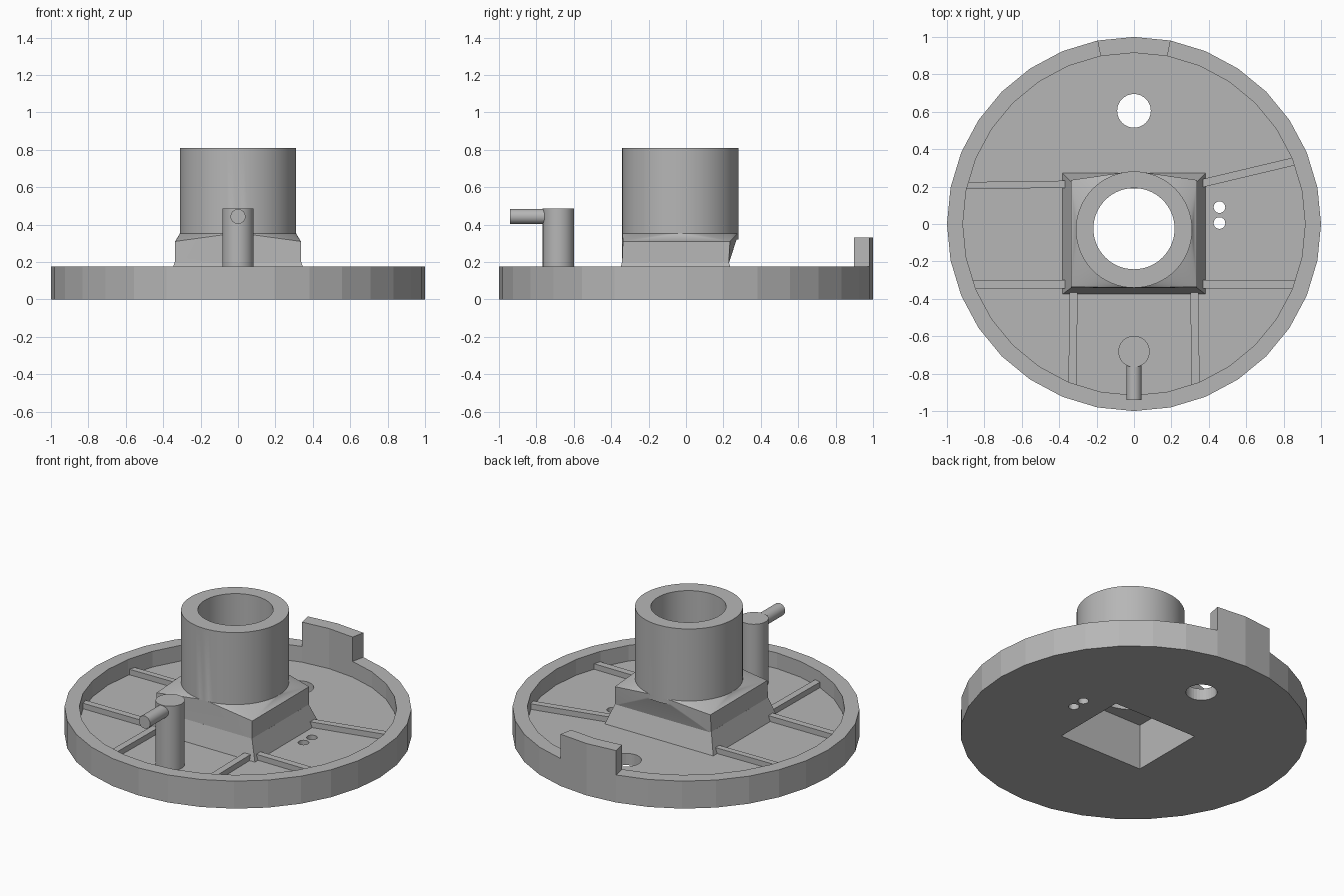
import bpy, bmesh, math
from mathutils import Vector, Matrix

if "Cube" in bpy.data.objects:
    bpy.data.objects.remove(bpy.data.objects["Cube"], do_unlink=True)

grey = bpy.data.materials.new("plain grey")
grey.use_nodes = True
COLOUR = (0.47, 0.47, 0.47, 1)
grey.diffuse_color = COLOUR
grey.node_tree.nodes["Principled BSDF"].inputs["Base Color"].default_value = COLOUR

FLOOR, RIM_TOP, RIB_TOP = 0.075, 0.175, 0.11
RIM_IN = 0.915
AXIS_Y = -0.03


def finish(name, bm):
    bmesh.ops.recalc_face_normals(bm, faces=bm.faces)
    mesh = bpy.data.meshes.new(name)
    bm.to_mesh(mesh)
    bm.free()
    mesh.materials.append(grey)
    ob = bpy.data.objects.new(name, mesh)
    bpy.context.collection.objects.link(ob)
    return ob


def ring(x, y, z, r, sides):
    return [(x + r * math.cos(math.tau * i / sides),
             y + r * math.sin(math.tau * i / sides), z) for i in range(sides)]


def rect(x0, x1, y0, y1, z):
    return [(x0, y0, z), (x1, y0, z), (x1, y1, z), (x0, y1, z)]


def loft(name, lower, upper):
    """Solid between two matching outlines."""
    bm = bmesh.new()
    a = [bm.verts.new(p) for p in lower]
    b = [bm.verts.new(p) for p in upper]
    bm.faces.new(a[::-1])
    bm.faces.new(b)
    for i in range(len(a)):
        j = (i + 1) % len(a)
        bm.faces.new((a[i], a[j], b[j], b[i]))
    return finish(name, bm)


def cylinder(name, x, y, r, z0, z1, sides):
    return loft(name, ring(x, y, z0, r, sides), ring(x, y, z1, r, sides))


def boolean(target, other, operation):
    mod = target.modifiers.new(operation.lower(), "BOOLEAN")
    mod.operation, mod.object, mod.solver = operation, other, "EXACT"
    bpy.context.view_layer.objects.active = target
    bpy.ops.object.modifier_apply(modifier=mod.name)


def rib(name, start, end, width=0.043):
    s, e = Vector(start), Vector(end)
    side = Vector((s.y - e.y, e.x - s.x)).normalized() * width / 2
    outline = [s - side, e - side, e + side, s + side]
    return loft(name, [(p.x, p.y, FLOOR - 0.01) for p in outline],
                [(p.x, p.y, RIB_TOP) for p in outline])


# Dished base plate
base = cylinder("base_plate", 0, 0, 1, 0, RIM_TOP, 32)
cutters = [cylinder("dish_cutter", 0, 0, RIM_IN, FLOOR, 0.5, 32)]
boolean(base, cutters[0], "DIFFERENCE")

# Tower: flared skirt, square pedestal blending into a round collar
tower = loft("tower", rect(-0.385, 0.385, -0.378, 0.275, FLOOR - 0.01),
             rect(-0.338, 0.338, -0.342, 0.228, 0.2))
bm = bmesh.new()
for p in (rect(-0.338, 0.338, -0.342, 0.228, 0.19) + rect(-0.336, 0.336, -0.337, 0.235, 0.31)
          + ring(0, AXIS_Y, 0.352, 0.311, 64)):
    bm.verts.new(p)
hull = bmesh.ops.convex_hull(bm, input=bm.verts)
loose = [v for v in bm.verts if not v.link_faces]
bmesh.ops.delete(bm, geom=loose, context="VERTS")
pedestal = finish("pedestal", bm)
collar = cylinder("collar", 0, AXIS_Y, 0.311, 0.32, 0.81, 64)
for part in (pedestal, collar):
    boolean(tower, part, "UNION")
    cutters.append(part)

# Square cavity underneath and round bore above
cavity = loft("cavity_cutter", rect(-0.295, 0.295, -0.3, 0.19, -0.1),
              rect(-0.295, 0.295, -0.3, 0.19, 0.29))
bore = cylinder("bore_cutter", 0, -0.025, 0.217, 0.2, 1, 64)
boolean(base, cavity, "DIFFERENCE")
boolean(tower, cavity, "DIFFERENCE")
boolean(tower, bore, "DIFFERENCE")
cutters += [cavity, bore]

# Round holes through the floor
for x, y, r in ((0, 0.605, 0.09), (0.457, 0.09, 0.031), (0.457, 0.005, 0.031)):
    hole = cylinder("hole_cutter", x, y, r, -0.1, 0.5, 32)
    boolean(base, hole, "DIFFERENCE")
    cutters.append(hole)
for ob in cutters:
    bpy.data.objects.remove(ob, do_unlink=True)

# Stiffening ribs on the floor
rib("rib_right", (-0.92, 0.205), (-0.35, 0.213), 0.038)
rib("rib_left", (0.34, 0.212), (0.87, 0.338))
for s, label in ((-1, "right"), (1, "left")):
    rib("rib_side_" + label, (s * 0.34, -0.322), (s * 0.89, -0.325))
    rib("rib_front_" + label, (s * 0.322, -0.34), (s * 0.33, -0.88))

# Raised tab on the back of the rim
angles = [math.radians(90 + 11.25 * k) for k in (-1, 0, 1)]
arc = [(math.cos(a), math.sin(a)) for a in angles]
outline = arc + [(x * RIM_IN, y * RIM_IN) for x, y in arc[::-1]]
loft("rim_tab", [(x, y, RIM_TOP) for x, y in outline], [(x, y, 0.33) for x, y in outline])

# Front post with a horizontal pin
post = cylinder("post", 0, -0.682, 0.084, FLOOR - 0.01, 0.485, 32)
pin = cylinder("pin", 0, 0, 0.04, 0, 0.24, 24)
pin.data.transform(Matrix.Translation((0, -0.70, 0.443)) @ Matrix.Rotation(math.pi / 2, 4, "X"))

# Smooth the round parts, keeping hard edges crisp
bpy.ops.object.select_all(action="DESELECT")
for ob in (tower, post, pin):
    ob.select_set(True)
bpy.context.view_layer.objects.active = post
bpy.ops.object.shade_smooth_by_angle(angle=math.radians(20))
bpy.ops.object.select_all(action="DESELECT")
